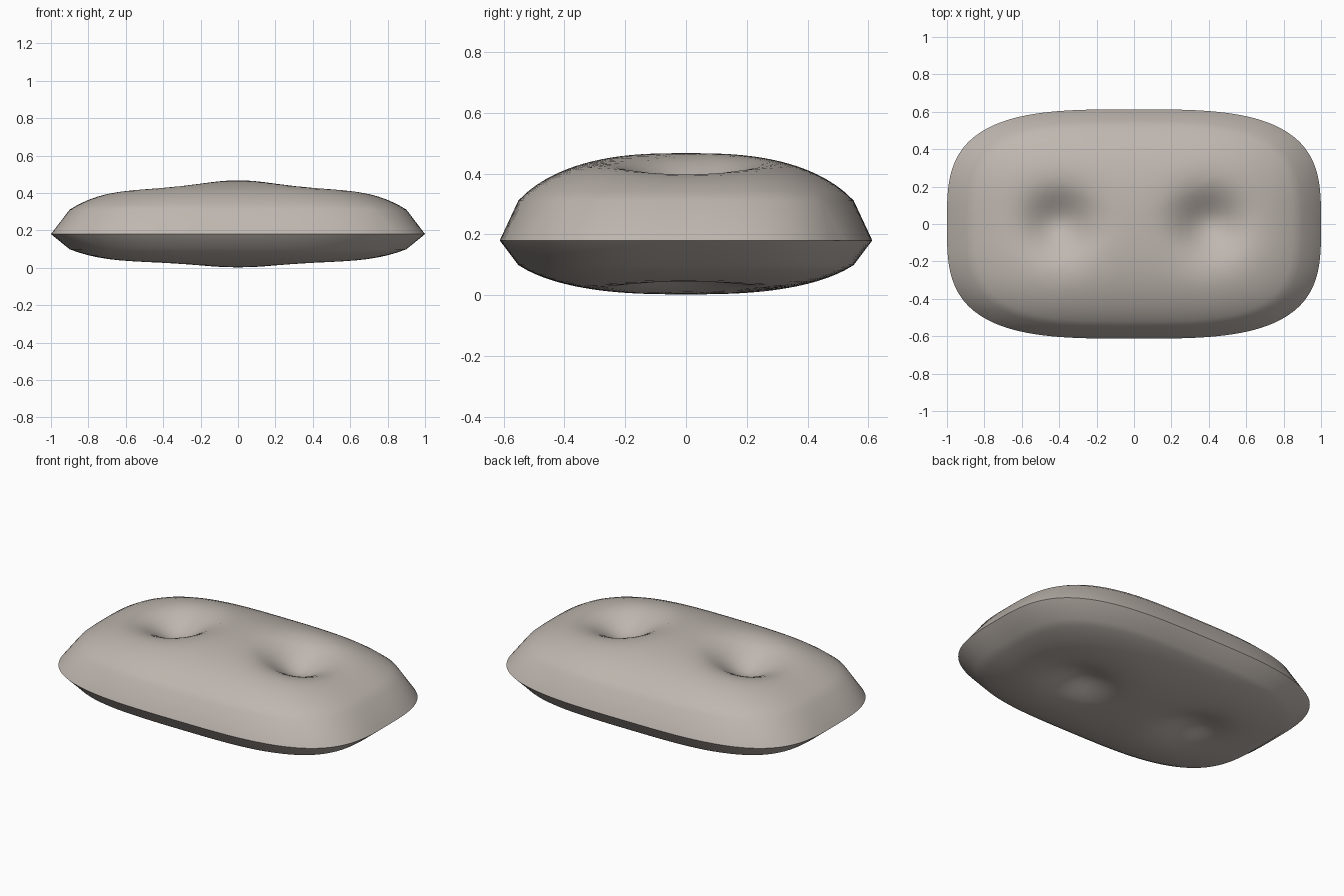
import bpy, bmesh, math

if "Cube" in bpy.data.objects:
    bpy.data.objects.remove(bpy.data.objects["Cube"])

HALF_X, HALF_Y = 1.0, 0.613      # outline half sizes
SEAM_Z = 0.18                    # height of the sharp seam
POWER = 3.3                      # roundness of the outline corners
DIMPLE_X, DIMPLE_R = 0.4, 0.12   # dimple position and spread

# Grid lines: fine inside, one wide band next to the seam
inner = [i * 0.05 for i in range(-18, 19)]
lines = [-1.0] + inner + [1.0]


def dimple(x, y):
    """Two soft round hollows, mirrored left and right."""
    return sum(math.exp(-((x - side * DIMPLE_X) ** 2 + y ** 2) / (2 * DIMPLE_R ** 2))
               for side in (-1, 1))


def surface_point(u, v, height, depth):
    """Map a square grid point onto the puffed rounded outline."""
    s = max(abs(u), abs(v))
    norm = (abs(u) ** POWER + abs(v) ** POWER) ** (1 / POWER)
    k = s / norm if norm > 1e-6 else 0.0
    x, y = u * k * HALF_X, v * k * HALF_Y
    puff = max(0.0, 1 - s ** 2.6) ** 0.55
    z = SEAM_Z + height * puff
    if s < 0.99:
        z -= math.copysign(depth, height) * dimple(x, y)
    return x, y, z


def add_shell(bm, height, depth):
    """One half of the cushion, above or below the seam."""
    grid = [[bm.verts.new(surface_point(u, v, height, depth)) for u in lines]
            for v in lines]
    for j in range(len(lines) - 1):
        for i in range(len(lines) - 1):
            quad = [grid[j][i], grid[j][i + 1], grid[j + 1][i + 1], grid[j + 1][i]]
            bm.faces.new(quad if height > 0 else quad[::-1])


# Cushion: tall upper half and shallow lower half, welded at the seam
bm = bmesh.new()
add_shell(bm, 0.288, 0.13)
add_shell(bm, -0.178, 0.07)
bmesh.ops.remove_doubles(bm, verts=bm.verts, dist=0.0005)
bmesh.ops.recalc_face_normals(bm, faces=bm.faces)
mesh = bpy.data.meshes.new("cushion")
bm.to_mesh(mesh)
bm.free()

cushion = bpy.data.objects.new("cushion", mesh)
bpy.context.collection.objects.link(cushion)

# Warm grey fabric
fabric = bpy.data.materials.new("warm_grey_fabric")
fabric.diffuse_color = (0.52, 0.47, 0.43, 1)
fabric.use_nodes = True
fabric.node_tree.nodes["Principled BSDF"].inputs["Base Color"].default_value = fabric.diffuse_color
mesh.materials.append(fabric)

# Smooth surface with a sharp seam
bpy.context.view_layer.objects.active = cushion
cushion.select_set(True)
bpy.ops.object.shade_smooth_by_angle(angle=math.radians(50))
